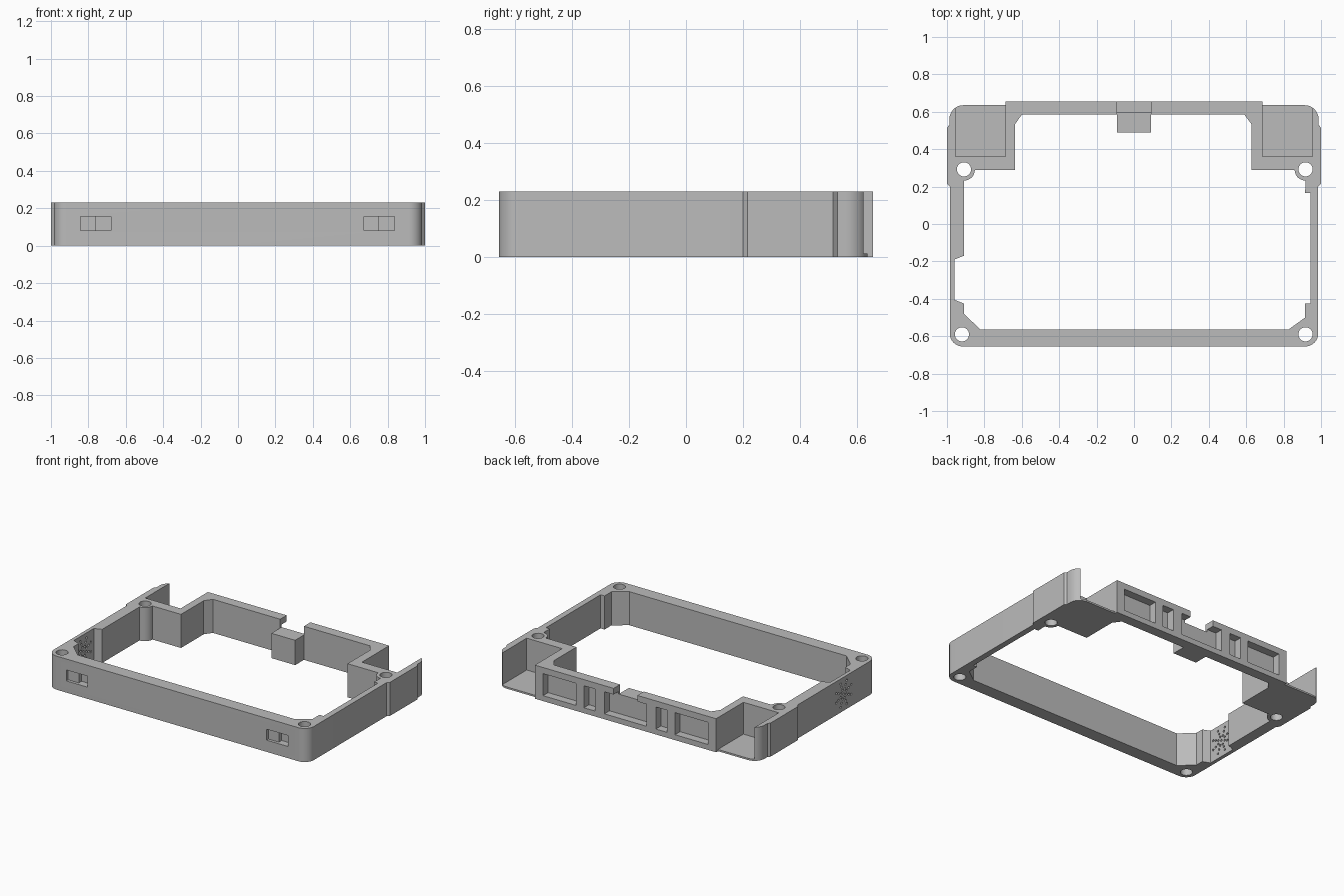
import bpy, bmesh
from math import sin, cos, pi, radians
from mathutils import Matrix, Vector

if "Cube" in bpy.data.objects:
    bpy.data.objects.remove(bpy.data.objects["Cube"], do_unlink=True)

H = 0.23       # frame height
FLOOR = 0.012  # floor of the rear corner bays

grey = bpy.data.materials.new("plain grey")
grey.use_nodes = True
grey.diffuse_color = (0.5, 0.5, 0.5, 1)
grey.node_tree.nodes["Principled BSDF"].inputs["Base Color"].default_value = (0.5, 0.5, 0.5, 1)


def arc(cx, cy, r, start, end, steps=12):
    angles = [radians(start + (end - start) * i / steps) for i in range(steps + 1)]
    return [(cx + r * cos(a), cy + r * sin(a)) for a in angles]


def finish(bm, name):
    bmesh.ops.recalc_face_normals(bm, faces=bm.faces)
    mesh = bpy.data.meshes.new(name)
    bm.to_mesh(mesh)
    bm.free()
    mesh.materials.append(grey)
    obj = bpy.data.objects.new(name, mesh)
    bpy.context.collection.objects.link(obj)
    return obj


def prism(name, outline, z0, z1):
    bm = bmesh.new()
    face = bm.faces.new([bm.verts.new((x, y, z0)) for x, y in outline])
    side = bmesh.ops.extrude_face_region(bm, geom=[face])["geom"]
    verts = [v for v in side if isinstance(v, bmesh.types.BMVert)]
    bmesh.ops.translate(bm, verts=verts, vec=(0, 0, z1 - z0))
    return finish(bm, name)


def boxes(name, ranges):
    bm = bmesh.new()
    for x0, x1, y0, y1, z0, z1 in ranges:
        mid = Vector((x0 + x1, y0 + y1, z0 + z1)) / 2
        size = Matrix.Diagonal((x1 - x0, y1 - y0, z1 - z0, 1))
        bmesh.ops.create_cube(bm, size=1, matrix=Matrix.Translation(mid) @ size)
    return finish(bm, name)


def rods(name, centres, radius, depth, sides, turn=Matrix()):
    bm = bmesh.new()
    for c in centres:
        bmesh.ops.create_cone(bm, cap_ends=True, segments=sides, radius1=radius, radius2=radius,
                              depth=depth, matrix=Matrix.Translation(c) @ turn)
    return finish(bm, name)


def combine(target, tool, operation="DIFFERENCE"):
    tool.hide_render = True
    mod = target.modifiers.new("cut", "BOOLEAN")
    mod.operation, mod.object, mod.solver = operation, tool, "EXACT"
    bpy.context.view_layer.objects.active = target
    bpy.ops.object.modifier_apply(modifier=mod.name)
    bpy.data.objects.remove(tool, do_unlink=True)


# Outer body: rounded corners and a slight flare along the rear sides
half = arc(0.915, -0.585, 0.07, -90, 0)
half += [(0.985, 0.2), (1.0, 0.215), (1.0, 0.515), (0.987, 0.53)]
half += arc(0.912, 0.56, 0.075, 0, 90)
half += [(0.687, 0.635), (0.687, 0.655)]
frame = prism("case_frame", half + [(-x, y) for x, y in reversed(half)], 0, H)

# Inner opening: bosses, wall reliefs and chamfered corners
opening = [(-0.82, -0.565), (0.825, -0.565), (0.915, -0.5), (0.915, -0.425), (0.945, -0.425),
           (0.945, 0.165), (0.915, 0.165)]
opening += arc(0.917, 0.29, 0.058, 270, 180)
opening += [(0.627, 0.29), (0.627, 0.535), (0.59, 0.585), (-0.6, 0.585), (-0.635, 0.535), (-0.635, 0.29)]
opening += arc(-0.909, 0.29, 0.058, 0, -90)
opening += [(-0.91, -0.17), (-0.96, -0.19), (-0.96, -0.405), (-0.91, -0.425), (-0.91, -0.48)]
combine(frame, prism("opening_cutter", opening, -0.1, H + 0.1))

# Rear corner bays, open at the top and back
combine(frame, boxes("bay_cutter", [(0.687, 0.955, 0.36, 0.8, FLOOR, 0.4),
                                    (-0.955, -0.687, 0.36, 0.8, FLOOR, 0.4)]))

# Rear centre block, then the notch above it
combine(frame, boxes("centre_block", [(-0.09, 0.09, 0.49, 0.62, 0, 0.17)]), "UNION")
combine(frame, boxes("notch_cutter", [(-0.09, 0.09, 0.4, 0.8, 0.17, 0.4)]))

# Port pockets along the rear wall
spans = [(-0.16, 0.16)]
for a, b in [(0.23, 0.315), (0.375, 0.625)]:
    spans += [(a, b), (-b, -a)]
combine(frame, boxes("pocket_cutter", [(a, b, 0.6, 0.8, 0.037, 0.188) for a, b in spans]))

# Stepped slots in the front wall
for depth, offset in [(0.02, 0), (0.05, 0.08)]:
    combine(frame, boxes("slot_cutter", [(x + offset, x + 0.162, -0.8, -0.655 + depth, 0.08, 0.155)
                                         for x in (-0.842, 0.674)]))

# Screw holes
screws = [(-0.92, -0.59, 0.1), (0.917, -0.59, 0.1), (-0.909, 0.292, 0.1), (0.917, 0.292, 0.1)]
combine(frame, rods("screw_cutter", screws, 0.038, 0.6, 32))

# Round grille of small holes through the side wall
grille = [(-0.97, -0.3, 0.115)]
for ray in range(8):
    a = ray * pi / 4 + pi / 8
    grille += [(-0.97, -0.3 + r * cos(a), 0.115 + r * sin(a)) for r in (0.033, 0.06, 0.087)]
combine(frame, rods("grille_cutter", grille, 0.0075, 0.1, 12, Matrix.Rotation(pi / 2, 4, "Y")))

bpy.ops.object.select_all(action="DESELECT")
frame.select_set(True)
bpy.context.view_layer.objects.active = frame
bpy.ops.object.shade_smooth_by_angle(angle=radians(25))
